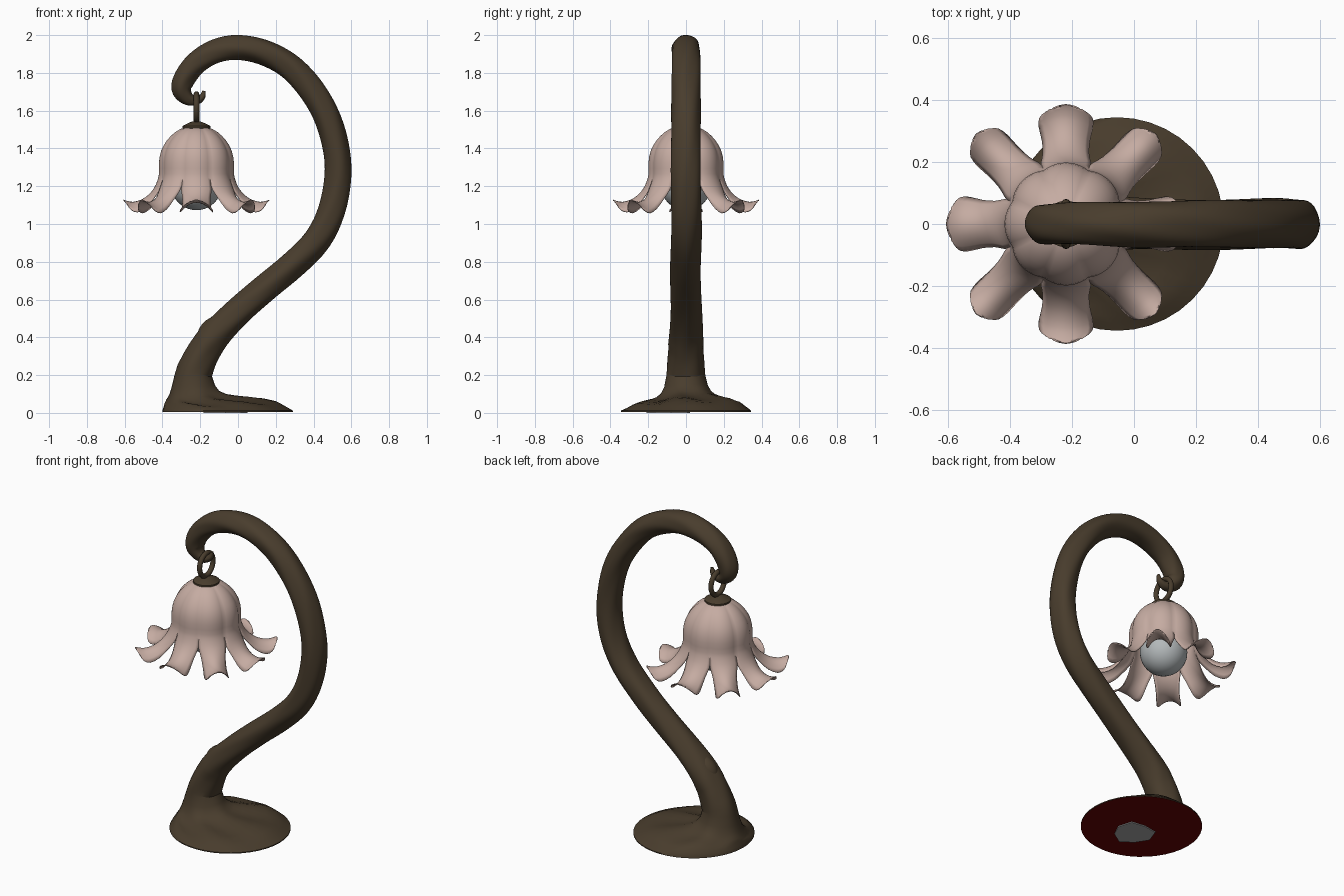
import bpy, bmesh, math
from mathutils import Vector

if "Cube" in bpy.data.objects:
    bpy.data.objects.remove(bpy.data.objects["Cube"])


def material(name, rgb):
    m = bpy.data.materials.new(name)
    m.diffuse_color = (*rgb, 1.0)
    m.use_nodes = True
    m.node_tree.nodes["Principled BSDF"].inputs["Base Color"].default_value = m.diffuse_color
    return m


BARK = material("bark brown", (0.066, 0.046, 0.026))
PETAL = material("petal pink", (0.56, 0.41, 0.36))
GLASS = material("bulb grey", (0.45, 0.48, 0.49))
FELT = material("felt dark red", (0.125, 0.001, 0.001))
PAD = material("pad grey", (0.38, 0.38, 0.38))
FX = -0.22  # x of the hanging flower axis


def make(name, bm, mats, angle=50):
    bmesh.ops.recalc_face_normals(bm, faces=bm.faces)
    me = bpy.data.meshes.new(name)
    bm.to_mesh(me)
    bm.free()
    for m in mats:
        me.materials.append(m)
    ob = bpy.data.objects.new(name, me)
    bpy.context.collection.objects.link(ob)
    bpy.ops.object.select_all(action='DESELECT')
    ob.select_set(True)
    bpy.context.view_layer.objects.active = ob
    bpy.ops.object.shade_smooth_by_angle(angle=math.radians(angle))
    return ob


def loft(bm, rings):
    """Skin closed rings of points and cap both ends; returns the first cap."""
    vs = [[bm.verts.new(p) for p in r] for r in rings]
    n = len(vs[0])
    for a, b in zip(vs, vs[1:]):
        for i in range(n):
            j = (i + 1) % n
            bm.faces.new((a[i], a[j], b[j], b[i]))
    bm.faces.new(vs[-1])
    return bm.faces.new(vs[0][::-1])


def spline(pts, steps):
    """Catmull-Rom interpolation through points of any dimension."""
    out = []
    for i in range(len(pts) - 1):
        p0, p1 = pts[max(i - 1, 0)], pts[i]
        p2, p3 = pts[i + 1], pts[min(i + 2, len(pts) - 1)]
        for s in range(steps):
            t = s / steps
            out.append([0.5 * (2 * b + (c - a) * t + (2 * a - 5 * b + 4 * c - d) * t * t
                               + (3 * b - a - 3 * c + d) * t ** 3)
                        for a, b, c, d in zip(p0, p1, p2, p3)])
    out.append(list(pts[-1]))
    return out


# Stem and base: round foot, higher on one side, blending into a curved branch
SIDES = 40
ANG = [2 * math.pi * i / SIDES for i in range(SIDES)]
foot = [(0, .006), (0, .012), (.1, .033), (.2, .053), (.35, .066), (.5, .074),
        (.65, .082), (.78, .094), (.88, .114), (.95, .145)]  # blend, height
rings = []
for t, z in foot:
    cx = -0.055 - 0.185 * t - 0.02 * math.sin(math.pi * t * t)
    r = 0.345 - 0.242 * t
    ring = []
    for a in ANG:
        lift = 1 + (1 - t ** 4) * (0.25 * math.cos(a - 0.7) - 0.13) * min(1, t * 8)
        ring.append((cx + r * math.cos(a), r * math.sin(a),
                     z * lift + 0.035 * t * (1 - t) * math.sin(6 * a + 3 * t + 1)))
    rings.append(ring)

path = [(-.238, .2, .097), (-.19, .31, .088), (-.12, .415, .081), (-.005, .53, .075),
        (.14, .655, .073), (.29, .785, .073), (.42, .92, .073), (.497, 1.07, .072),
        (.53, 1.25, .071), (.515, 1.42, .07), (.46, 1.59, .07), (.37, 1.735, .069),
        (.26, 1.845, .068), (.13, 1.912, .067), (0, 1.934, .066), (-.12, 1.912, .063),
        (-.22, 1.855, .06), (-.28, 1.78, .058), (-.298, 1.715, .053), (-.27, 1.668, .038),
        (-.225, 1.652, .024), (-.19, 1.672, .017), (-.18, 1.705, .008)]
line = spline(path, 4)
for i, (x, z, r) in enumerate(line):
    a, b = line[max(i - 1, 0)], line[min(i + 1, len(line) - 1)]
    tx, tz = (b[0] - a[0], b[1] - a[1]) if i else (0, 1)
    d = math.hypot(tx, tz)
    nx, nz = tz / d, -tx / d
    wide = 1.06 if i < 6 else 1.11
    ring = []
    for g in ANG:
        q = r * (1 + 0.025 * math.sin(3 * g + i * 0.35) + 0.02 * math.sin(5 * g - i * 0.5))
        ring.append((x + nx * q * math.cos(g), wide * q * math.sin(g), z + nz * q * math.cos(g)))
    rings.append(ring)
bm = bmesh.new()
loft(bm, rings).material_index = 1
make("stem_and_base", bm, [BARK, FELT])

# Knot: swelling on the outer side of the lower stem
bm = bmesh.new()
bmesh.ops.create_uvsphere(bm, u_segments=16, v_segments=10, radius=1)
c = math.radians(50)
for v in bm.verts:
    u, w = v.co.x * 0.085, v.co.z * 0.055
    v.co = Vector((-0.148 + u * math.cos(c) - w * math.sin(c), v.co.y * 0.055,
                   0.435 + u * math.sin(c) + w * math.cos(c)))
make("stem_knot", bm, [BARK])

# Pad: small irregular plate under the base
bm = bmesh.new()
out = [(-.065 + .115 * (1 + .12 * math.sin(2.3 * k)) * math.cos(k * math.pi / 4),
        -.08 + .115 * (1 + .12 * math.sin(2.3 * k)) * math.sin(k * math.pi / 4)) for k in range(8)]
loft(bm, [[(x, y, z) for x, y in out] for z in (0, .008)])
make("bottom_pad", bm, [PAD], 30)

# Flower shade: fluted bell opening into eight drooping petals
# profile entries: radius, height, petal half width, edge droop
bell = [(.012, 1.517, .09, 0), (.06, 1.51, .09, 0), (.11, 1.485, .09, 0), (.155, 1.44, .09, 0),
        (.185, 1.385, .09, 0), (.196, 1.325, .09, 0), (.196, 1.265, .09, 0),
        (.206, 1.225, .09, .003), (.222, 1.19, .086, .01), (.25, 1.155, .078, .023),
        (.29, 1.127, .08, .042), (.335, 1.115, .09, .052), (.365, 1.119, .088, .045),
        (.38, 1.124, .066, .025), (.386, 1.127, .036, .01)]
rows = spline(bell, 2)
COLS = 10
bm = bmesh.new()
for k in range(8):
    grid = []
    for r, z, w, droop in rows:
        flare = max(0, (r - .2) / .19)
        if k % 2:  # diagonal petals are longer, narrower and more folded
            r += .025 * flare
            w *= 1 - .3 * flare
            droop *= 1.1
        half = min(w / r, math.pi / 8)
        row = []
        for j in range(COLS + 1):
            u = 2 * j / COLS - 1
            rr = r - 0.011 * min(1, r / .19) * u * u
            a = k * math.pi / 4 + u * half
            row.append(bm.verts.new((FX + rr * math.cos(a), rr * math.sin(a), z - droop * u * u)))
        grid.append(row)
    for p, q in zip(grid, grid[1:]):
        for j in range(COLS):
            bm.faces.new((p[j], q[j], q[j + 1], p[j + 1]))
bmesh.ops.remove_doubles(bm, verts=bm.verts, dist=0.0008)
shade = make("flower_shade", bm, [PETAL], 60)
sol = shade.modifiers.new("thickness", 'SOLIDIFY')
sol.thickness = 0.005
sol.offset = 0

# Bulb inside the shade
bm = bmesh.new()
bmesh.ops.create_uvsphere(bm, u_segments=32, v_segments=20, radius=0.135)
bmesh.ops.translate(bm, verts=bm.verts, vec=(FX, 0, 1.208))
make("bulb", bm, [GLASS])

# Cap on top of the shade
bm = bmesh.new()
loft(bm, [[(FX + r * math.cos(a), r * math.sin(a), z) for a in ANG]
          for r, z in ((.066, 1.503), (.075, 1.508), (.075, 1.518), (.06, 1.526),
                       (.03, 1.54), (.012, 1.545))])
make("shade_cap", bm, [BARK], 35)

# Hanging ring through the hook
bpy.ops.mesh.primitive_torus_add(major_radius=0.07, minor_radius=0.015, major_segments=32,
                                 minor_segments=12, location=(FX, 0, 1.617),
                                 rotation=(0, math.pi / 2, 0))
ring = bpy.context.object
ring.name = "hanging_ring"
ring.scale.y = 0.95
ring.data.materials.append(BARK)
bpy.ops.object.shade_smooth_by_angle(angle=math.radians(50))
